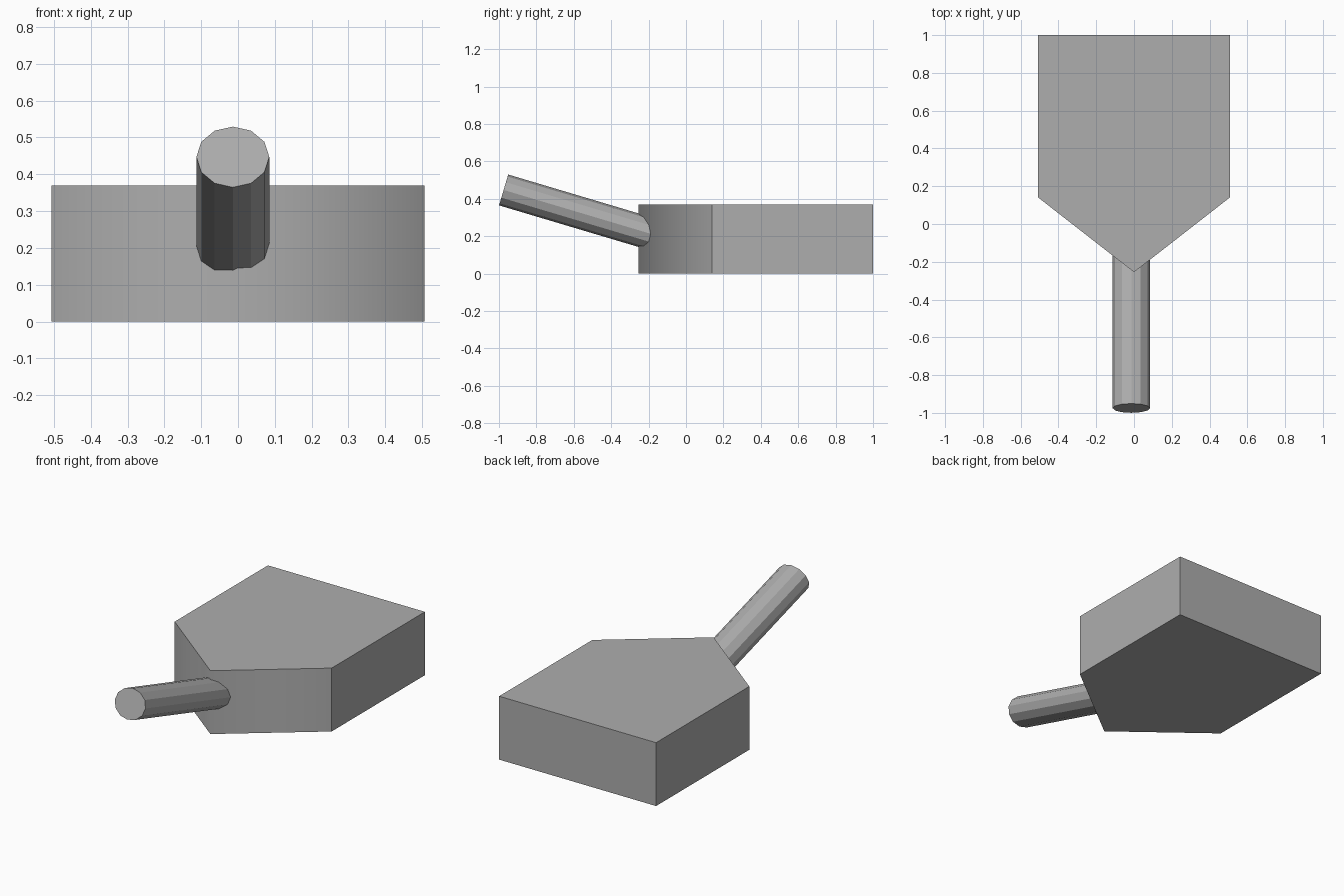
import bpy
import bmesh
from math import radians, sin, cos
from mathutils import Vector

cube = bpy.data.objects.get("Cube")
if cube:
    bpy.data.objects.remove(cube, do_unlink=True)

# Single flat grey
GREY = (0.42, 0.42, 0.42, 1.0)
grey = bpy.data.materials.new("plain grey")
grey.use_nodes = True
grey.diffuse_color = GREY
grey.node_tree.nodes["Principled BSDF"].inputs["Base Color"].default_value = GREY


def add_object(name, bm):
    mesh = bpy.data.meshes.new(name)
    bmesh.ops.recalc_face_normals(bm, faces=bm.faces)
    bm.to_mesh(mesh)
    bm.free()
    mesh.materials.append(grey)
    obj = bpy.data.objects.new(name, mesh)
    bpy.context.collection.objects.link(obj)
    return obj


# Body: pointed slab, extruded from its outline
HALF_WIDTH, HEIGHT = 0.507, 0.37
BACK, SHOULDER, TIP = 1.0, 0.14, -0.255
outline = [(0, TIP), (HALF_WIDTH, SHOULDER), (HALF_WIDTH, BACK),
           (-HALF_WIDTH, BACK), (-HALF_WIDTH, SHOULDER)]
bm = bmesh.new()
base = bm.faces.new([bm.verts.new((x, y, 0)) for x, y in outline])
top = bmesh.ops.extrude_face_region(bm, geom=[base], use_keep_orig=True)["geom"]
bmesh.ops.translate(bm, vec=(0, 0, HEIGHT),
                    verts=[v for v in top if isinstance(v, bmesh.types.BMVert)])

# Shading flows across the nose edge only; every other edge is sharp
for face in bm.faces:
    face.smooth = True
for edge in bm.edges:
    edge.smooth = all(abs(v.co.y - TIP) < 0.001 for v in edge.verts)
add_object("body", bm)

# Handle: faceted rod sloping down into the nose
TILT, LENGTH = radians(16.6), 0.91
start = Vector((-0.014, -0.975, 0.447))
direction = Vector((0, cos(TILT), -sin(TILT)))
bm = bmesh.new()
bmesh.ops.create_cone(bm, cap_ends=True, segments=12, radius1=1, radius2=1, depth=1)
handle = add_object("handle", bm)
handle.scale = (0.099, 0.086, LENGTH)
handle.rotation_euler = (-radians(90) - TILT, 0, 0)
handle.location = start + direction * LENGTH / 2
